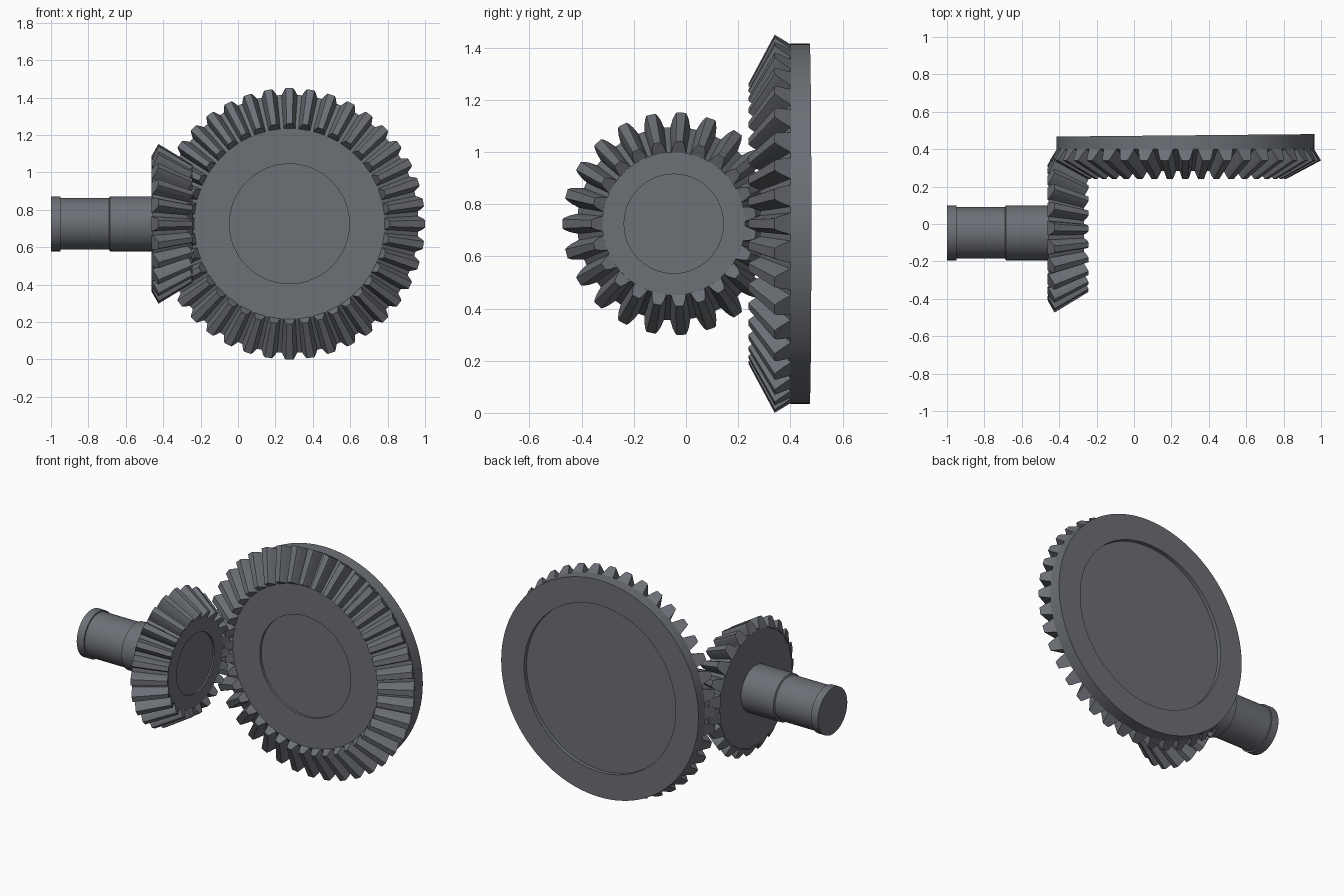
import bpy, bmesh, math
from mathutils import Matrix, Vector

if "Cube" in bpy.data.objects:
    bpy.data.objects.remove(bpy.data.objects["Cube"])

# One steel colour for everything
steel = bpy.data.materials.new("dark_steel")
steel.use_nodes = True
steel.diffuse_color = (0.15, 0.16, 0.18, 1)
steel.node_tree.nodes["Principled BSDF"].inputs["Base Color"].default_value = steel.diffuse_color

# Both gear axes meet at the apex; each frame has local z running along its axis
APEX = Vector((0.275, -0.047, 0.725))
FACE = 0.74  # inner tooth end as a fraction of the outer cone distance


def frame(x, y, z):
    m = Matrix((x, y, z)).transposed().to_4x4()
    return Matrix.Translation(APEX) @ m


WHEEL = frame((1, 0, 0), (0, 0, -1), (0, 1, 0))
PINION = frame((0, -1, 0), (0, 0, 1), (-1, 0, 0))


def finish(name, bm, matrix):
    bmesh.ops.recalc_face_normals(bm, faces=bm.faces)
    mesh = bpy.data.meshes.new(name)
    bm.to_mesh(mesh)
    bm.free()
    mesh.materials.append(steel)
    obj = bpy.data.objects.new(name, mesh)
    bpy.context.collection.objects.link(obj)
    obj.matrix_world = matrix
    bpy.ops.object.select_all(action='DESELECT')
    obj.select_set(True)
    bpy.context.view_layer.objects.active = obj
    bpy.ops.object.shade_smooth_by_angle(angle=math.radians(25))
    return obj


def lathe(name, profile, matrix, steps=128):
    """Turn a (radius, height) profile around the local z axis."""
    bm = bmesh.new()
    verts = [bm.verts.new((r, 0, h)) for r, h in profile]
    edges = [bm.edges.new(pair) for pair in zip(verts, verts[1:])]
    bmesh.ops.spin(bm, geom=verts + edges, cent=(0, 0, 0), axis=(0, 0, 1),
                   angle=math.tau, steps=steps, use_duplicate=False)
    bmesh.ops.remove_doubles(bm, verts=bm.verts, dist=1e-5)
    return finish(name, bm, matrix)


def teeth(name, count, root, tip, widths, matrix):
    """Ring of tapered teeth that shrink towards the apex."""
    bm = bmesh.new()
    root, tip = Vector((root[0], 0, root[1])), Vector((tip[0], 0, tip[1]))
    half = [(root.lerp(tip, t), w / 2) for t, w in widths]
    outline = [p + Vector((0, w, 0)) for p, w in half]
    outline += [p - Vector((0, w, 0)) for p, w in reversed(half)]
    for i in range(count):
        turn = Matrix.Rotation(math.tau * i / count, 3, 'Z')
        outer = [bm.verts.new(turn @ p) for p in outline]
        inner = [bm.verts.new(turn @ (p * FACE)) for p in outline]
        bm.faces.new(outer)
        bm.faces.new(inner[::-1])
        for a in range(len(outline)):
            b = (a + 1) % len(outline)
            bm.faces.new((outer[a], inner[a], inner[b], outer[b]))
    return finish(name, bm, matrix)


# Large wheel: toothed disc with a shallow recess on each side
root, tip = (0.688, 0.447), (0.725, 0.387)
front = root[1] * FACE
wheel = lathe("wheel_body", [
    (0, front + 0.015), (0.32, front + 0.015), (0.32, front), (root[0] * FACE, front),
    root, (0.69, 0.447), (0.69, 0.521), (0.53, 0.521), (0.53, 0.496), (0, 0.496)], WHEEL)
# The back of the disc leans very slightly
for v in wheel.data.vertices:
    if v.co.z > 0.48:
        v.co.z += 0.0095 * v.co.x
teeth("wheel_teeth", 40, root, tip,
      [(-0.15, 0.09), (0.2, 0.076), (0.5, 0.065), (0.8, 0.053), (1, 0.04)], WHEEL)

# Small pinion
root, tip = (0.37, 0.732), (0.427, 0.7)
front = root[1] * FACE
lathe("pinion_body", [
    (0, front + 0.01), (0.19, front + 0.01), (0.19, front), (root[0] * FACE, front),
    root, (0, root[1])], PINION)
teeth("pinion_teeth", 23, root, tip,
      [(-0.15, 0.08), (0.2, 0.071), (0.5, 0.063), (0.8, 0.05), (1, 0.036)], PINION)

# Pinion shaft with a relieved middle and an end collar
lathe("pinion_shaft", [
    (0, 0.72), (0.147, 0.72), (0.147, 0.96), (0.138, 0.965), (0.138, 1.225),
    (0.147, 1.225), (0.147, 1.275), (0, 1.275)], PINION, 64)
